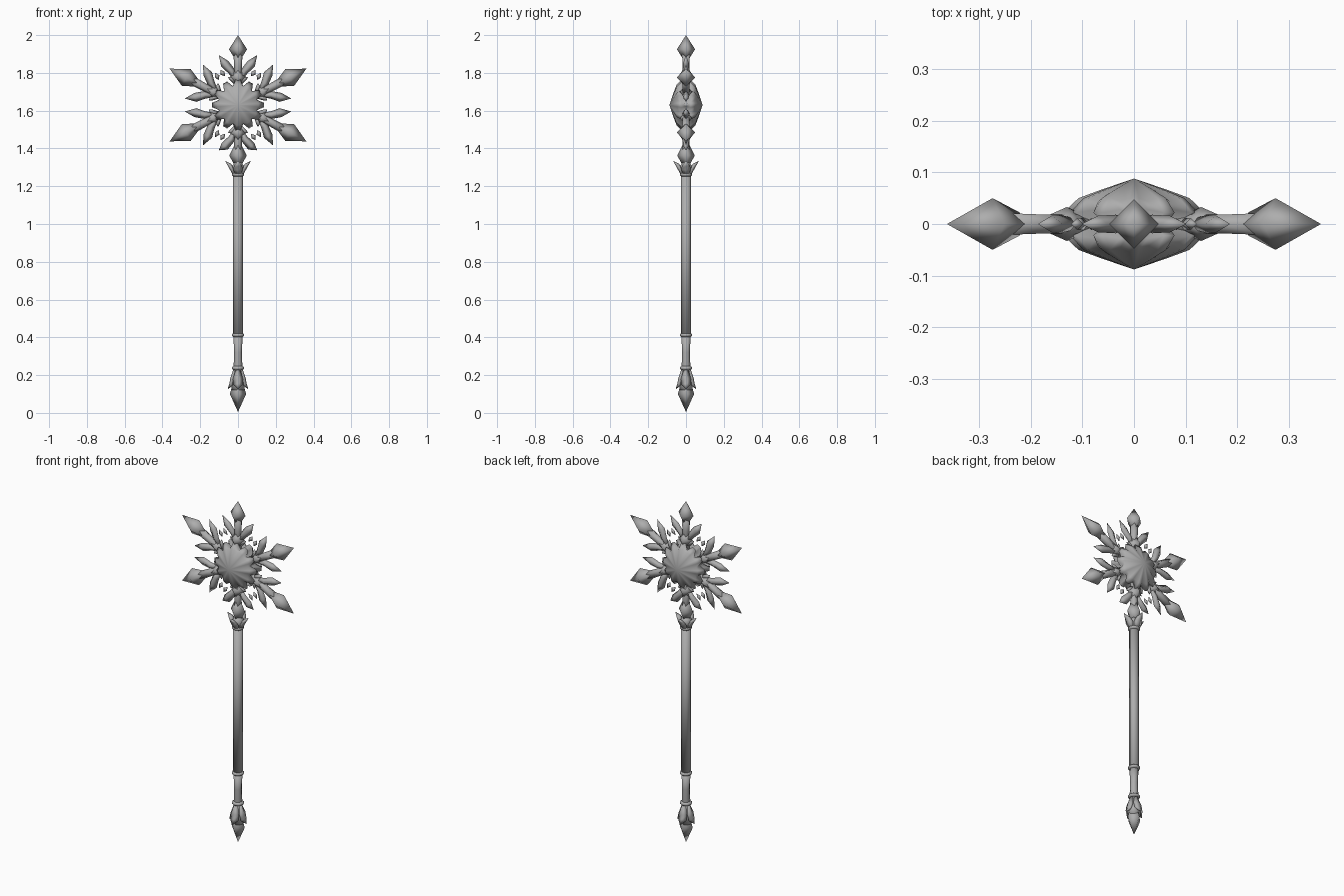
import bpy, bmesh, math
from mathutils import Matrix, Vector

cube = bpy.data.objects.get("Cube")
if cube:
    bpy.data.objects.remove(cube, do_unlink=True)

steel = bpy.data.materials.new("grey steel")
GREY = (0.42, 0.42, 0.42, 1)
steel.use_nodes = True
steel.diffuse_color = GREY
steel.node_tree.nodes["Principled BSDF"].inputs["Base Color"].default_value = GREY
HUB_Z = 1.63


def finish(bm, name, matrix):
    bmesh.ops.recalc_face_normals(bm, faces=bm.faces)
    for face in bm.faces:
        face.smooth = True
    mesh = bpy.data.meshes.new(name)
    bm.transform(matrix)
    if matrix.determinant() < 0:
        bmesh.ops.reverse_faces(bm, faces=bm.faces)
    bm.to_mesh(mesh)
    bm.free()
    mesh.materials.append(steel)
    bpy.context.collection.objects.link(bpy.data.objects.new(name, mesh))


def loft(name, stations, sides=4, matrix=Matrix()):
    """Skin cross-sections (x, z, half width, half depth) along a path in the xz plane."""
    bm = bmesh.new()
    rings = []
    for i, (x, z, w, d) in enumerate(stations):
        a, b = stations[max(i - 1, 0)], stations[min(i + 1, len(stations) - 1)]
        t = Vector((b[0] - a[0], 0, b[1] - a[1])).normalized()
        side = Vector((t.z, 0, -t.x))
        centre = Vector((x, 0, z))
        if w == 0:
            rings.append([bm.verts.new(centre)])
            continue
        turns = [2 * math.pi * k / sides for k in range(sides)]
        rings.append([bm.verts.new(centre + side * w * math.cos(u) + Vector((0, d * math.sin(u), 0)))
                      for u in turns])
    for r, s in zip(rings, rings[1:]):
        for k in range(sides):
            n = (k + 1) % sides
            loop = [r[k % len(r)], r[n % len(r)], s[n % len(s)], s[k % len(s)]]
            bm.faces.new(list(dict.fromkeys(loop)))
    for r in (rings[0], rings[-1]):
        if len(r) > 2:
            bm.faces.new(r)
    finish(bm, name, matrix)


def upright(name, profile, sides=4, matrix=Matrix()):
    """Straight part given as (height, radius)."""
    loft(name, [(0, z, r, r) for z, r in profile], sides, matrix)


# Shaft, grip and collars
upright("shaft", [(0.41, 0.026), (1.27, 0.026)], 8)
upright("grip", [(0.22, 0.019), (0.25, 0.023), (0.32, 0.021), (0.41, 0.024)], 8)
for name, z in (("lower_ring", 0.237), ("grip_ring", 0.412), ("upper_ring", 1.262)):
    upright(name, [(z - 0.01, 0.025), (z - 0.004, 0.033), (z + 0.004, 0.033), (z + 0.01, 0.025)], 8)

# Pommel point with four downward claws, crown with four upward claws
upright("pommel_point", [(0.005, 0), (0.1, 0.043), (0.18, 0.02)])
upright("pommel_neck", [(0.12, 0.034), (0.17, 0.034), (0.225, 0.021)], 8)
upright("crown_cup", [(1.26, 0.024), (1.3, 0.034), (1.325, 0.02)], 8)
for k in range(4):
    turn = Matrix.Rotation(k * math.pi / 2, 4, "Z")
    loft("pommel_claw", [(0.018, 0.225, 0.008, 0.012), (0.029, 0.18, 0.012, 0.028),
                         (0.036, 0.15, 0.011, 0.026), (0.055, 0.125, 0, 0)], matrix=turn)
    loft("crown_claw", [(0.02, 1.26, 0.008, 0.014), (0.03, 1.29, 0.012, 0.026),
                        (0.045, 1.312, 0.01, 0.02), (0.069, 1.335, 0, 0)], matrix=turn)

# Domed hub with twelve blunt lobes on both faces and a recessed rim
bm = bmesh.new()
COUNT = 12 * 3
rings = []
for tip_r, notch_r, tip_y, notch_y in ((0.065, 0.063, 0.066, 0.063), (0.108, 0.098, 0.05, 0.044),
                                       (0.137, 0.104, 0.022, 0.028), (0.095, 0.088, 0, 0)):
    ring = []
    for k in range(COUNT):
        u = 2 * math.pi * (k - 1.5) / COUNT
        r, y = (tip_r, tip_y) if k % 3 else (notch_r, notch_y)
        ring.append((r * math.sin(u), y, r * math.cos(u)))
    rings.append(ring)
for sign in (-1, 1):
    apex = bm.verts.new((0, sign * 0.088, 0))
    made = [[bm.verts.new((x, sign * y, z)) for x, y, z in ring] for ring in rings]
    for k in range(COUNT):
        n = (k + 1) % COUNT
        bm.faces.new((apex, made[0][k], made[0][n]))
        for r, s in zip(made, made[1:]):
            bm.faces.new((r[k], r[n], s[n], s[k]))
bmesh.ops.remove_doubles(bm, verts=bm.verts, dist=0.0005)
finish(bm, "hub", Matrix.Translation((0, 0, HUB_Z)))

# Six arms around the hub; the lowest one joins the crown
for degrees in (0, 62, 118, 180, 242, 298):
    place = Matrix.Translation((0, 0, HUB_Z)) @ Matrix.Rotation(math.radians(degrees), 4, "Y")
    upright("arm_rod", [(0.08, 0.022), (0.2, 0.021), (0.28, 0.024)], 6, place)
    knot = 0.044 if degrees % 180 == 0 else 0.033
    upright("arm_knot", [(0.11, 0.018), (0.147, knot), (0.185, 0.018)], 4, place)
    if degrees == 180:
        spear = [(0.215, 0.02), (0.268, 0.046), (0.32, 0.018)]
    elif degrees == 0:
        spear = [(0.25, 0.02), (0.295, 0.048), (0.37, 0)]
    else:
        spear = [(0.25, 0.022), (0.31, 0.05), (0.41, 0)]
    upright("arm_spear", spear, 4, place)
    reach = 0.24 if degrees == 180 else 0.265
    for mirror in (-1, 1):
        flip = place @ Matrix.Scale(mirror, 4, (1, 0, 0))
        loft("arm_leaf", [(0.012, 0.135, 0.01, 0.01), (0.035, 0.18, 0.02, 0.018),
                          (0.07, 0.218, 0.024, 0.016), (0.102, reach, 0, 0)], matrix=flip)
        loft("hub_thorn", [(0.015, 0.12, 0.012, 0.012), (0.038, 0.142, 0.011, 0.012),
                           (0.053, 0.148, 0, 0)], matrix=flip)
        # Small loose crystals, none in the two side gaps
        if abs(math.cos(math.radians(degrees + mirror * 25))) > 0.3:
            loft("loose_crystal", [(0.068, 0.152, 0, 0), (0.082, 0.168, 0.013, 0.012),
                                   (0.094, 0.188, 0, 0)], matrix=flip)
